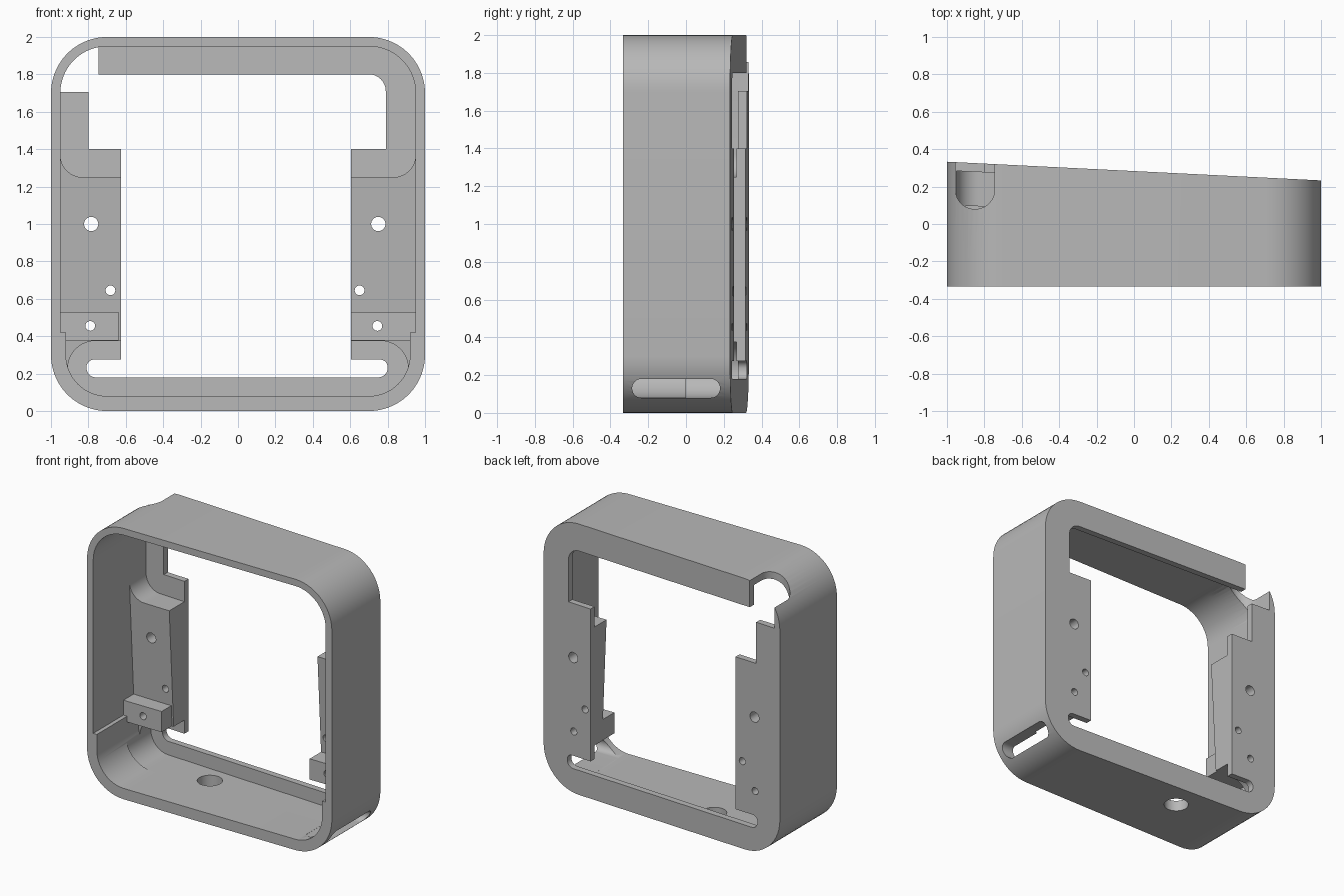
import bpy, bmesh, math
from mathutils import Vector, Matrix

old = bpy.data.objects.get("Cube")
if old:
    bpy.data.objects.remove(old, do_unlink=True)

grey = bpy.data.materials.new("plain_grey")
grey.use_nodes = True
tone = (0.48, 0.48, 0.48, 1)
grey.diffuse_color = tone
grey.node_tree.nodes["Principled BSDF"].inputs["Base Color"].default_value = tone


def rounded(corners, steps=14):
    """Outline from (u, v, radius) corners, with an arc at each rounded one."""
    out = []
    for i, (u, v, r) in enumerate(corners):
        p = Vector((u, v))
        if r == 0:
            out.append(p)
            continue
        a = (Vector(corners[i - 1][:2]) - p).normalized()
        b = (Vector(corners[(i + 1) % len(corners)][:2]) - p).normalized()
        half = a.angle(b) / 2
        centre = p + (a + b).normalized() * r / math.sin(half)
        start = p + a * r / math.tan(half) - centre
        end = p + b * r / math.tan(half) - centre
        turn = math.atan2(start.x * end.y - start.y * end.x, start.dot(end))
        out += [centre + Matrix.Rotation(turn * k / steps, 2) @ start
                for k in range(steps + 1)]
    return out


def box(u0, u1, v0, v1, low=0, high=0):
    return rounded([(u0, v0, low), (u1, v0, low), (u1, v1, high), (u0, v1, high)])


def prism(name, outline, near, far, axis="y", bevel=0):
    """Extrude an outline along an axis; far may be a function of the outline."""
    reach = far if callable(far) else (lambda u, v: far)
    place = {"y": lambda u, v, d: (u, d, v),
             "x": lambda u, v, d: (d, u, v),
             "z": lambda u, v, d: (u, v, d)}[axis]
    bm = bmesh.new()
    front = [bm.verts.new(place(u, v, near)) for u, v in outline]
    back = [bm.verts.new(place(u, v, reach(u, v))) for u, v in outline]
    bm.faces.new(front)
    rear = bm.faces.new(back)
    for i in range(len(front)):
        bm.faces.new((front[i - 1], front[i], back[i], back[i - 1]))
    if bevel:
        bmesh.ops.bevel(bm, geom=list(rear.edges), offset=bevel, segments=6,
                        profile=0.5, affect="EDGES", clamp_overlap=False)
    bmesh.ops.recalc_face_normals(bm, faces=bm.faces)
    mesh = bpy.data.meshes.new(name)
    bm.to_mesh(mesh)
    bm.free()
    mesh.materials.append(grey)
    obj = bpy.data.objects.new(name, mesh)
    bpy.context.collection.objects.link(obj)
    return obj


def combine(tool, operation="DIFFERENCE"):
    bpy.context.view_layer.objects.active = frame
    mod = frame.modifiers.new("cut", "BOOLEAN")
    mod.operation = operation
    mod.solver = "EXACT"
    mod.object = tool
    bpy.ops.object.modifier_apply(modifier=mod.name)
    bpy.data.objects.remove(tool, do_unlink=True)


def circle(u, v, r, n=32):
    return [Vector((u + r * math.cos(math.tau * k / n),
                    v + r * math.sin(math.tau * k / n))) for k in range(n)]


def back_plane(x, z):
    return 0.283 - 0.05 * x


def plate_plane(x, z):
    return back_plane(x, z) - 0.047


def pad_plane(x, z):
    return 0.12 - 0.058 * (z - 0.53) - 0.02 * x


# Outer shell with a slanted back
frame = prism("frame", box(-1, 1, 0, 2, 0.3, 0.3), -0.333, back_plane)

# Main cavity, narrower at the bottom, ending at the side pads
cavity = rounded([(-0.92, 0.08, 0.22), (0.92, 0.08, 0.22), (0.92, 0.42, 0),
                  (0.95, 0.42, 0), (0.95, 1.95, 0.25), (-0.95, 1.95, 0.25),
                  (-0.95, 0.42, 0), (-0.92, 0.42, 0)])
combine(prism("cavity", cavity, -0.5, pad_plane))

# Filleted recesses above and below the pads
combine(prism("upper_recess", box(-0.95, 0.95, 1.25, 1.95, 0.12, 0.25),
              -0.1, plate_plane, bevel=0.06))
combine(prism("lower_recess", box(-0.91, 0.91, 0.08, 0.375, 0.147, 0.147),
              0.0, plate_plane, bevel=0.045))

# Raised blocks at the foot of the pads
for x0, x1, y in ((-0.97, -0.638, 0.02), (0.597, 0.97, -0.025)):
    combine(prism("block", box(x0, x1, 0.377, 0.53), y, 0.2), "UNION")

# Stepped opening through the back
opening = rounded([(-0.81, 0.18, 0.05), (0.8, 0.18, 0.05), (0.8, 0.275, 0.04),
                   (0.603, 0.275, 0), (0.603, 1.4, 0), (0.79, 1.4, 0),
                   (0.79, 1.8, 0.09), (-0.8, 1.8, 0), (-0.8, 1.4, 0),
                   (-0.625, 1.4, 0), (-0.625, 0.275, 0), (-0.81, 0.275, 0.04)])
combine(prism("opening", opening, -0.1, 0.6))

# Cable notch in the top corner
notch = box(-0.955, -0.745, 0.08, 0.6, 0.104, 0)
combine(prism("notch", notch, 1.705, 2.2, "z"))

# Side slot and floor hole
combine(prism("side_slot", box(-0.285, 0.18, 0.08, 0.18, 0.049, 0.049),
              0.72, 1.2, "x"))
combine(prism("floor_hole", circle(-0.3, 0.1, 0.085), -0.2, 0.16, "z"))

# Screw holes through the pads
for x, z, r in ((-0.785, 1.0, 0.038), (0.75, 1.0, 0.038), (-0.682, 0.645, 0.026),
                (0.65, 0.645, 0.026), (-0.79, 0.455, 0.026), (0.745, 0.455, 0.026)):
    combine(prism("screw_hole", circle(x, z, r), -0.2, 0.6))

# Single material and smooth shading with sharp edges kept
frame.data.materials.clear()
frame.data.materials.append(grey)
for face in frame.data.polygons:
    face.material_index = 0
bpy.ops.object.select_all(action="DESELECT")
frame.select_set(True)
bpy.context.view_layer.objects.active = frame
bpy.ops.object.shade_smooth_by_angle(angle=math.radians(30))
